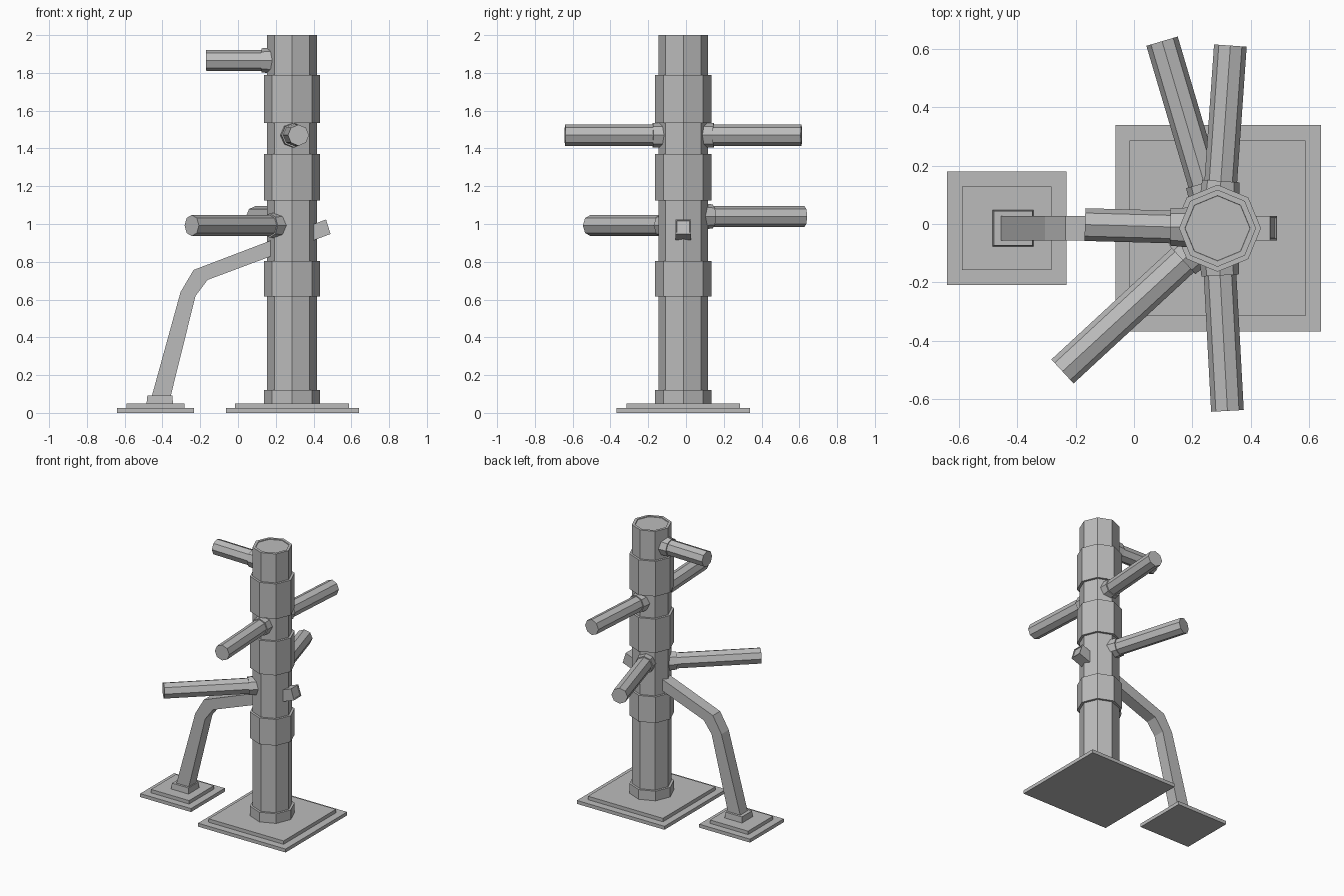
import bpy, bmesh
from mathutils import Vector

if "Cube" in bpy.data.objects:
    bpy.data.objects.remove(bpy.data.objects["Cube"])

grey = bpy.data.materials.new("plain grey")
grey.use_nodes = True
grey.diffuse_color = (0.5, 0.5, 0.5, 1)
grey.node_tree.nodes["Principled BSDF"].inputs["Base Color"].default_value = (0.5, 0.5, 0.5, 1)

CX, CY = 0.286, -0.0145  # post axis


def finish(bm, name):
    bmesh.ops.recalc_face_normals(bm, faces=bm.faces)
    mesh = bpy.data.meshes.new(name)
    bm.to_mesh(mesh)
    bm.free()
    mesh.materials.append(grey)
    obj = bpy.data.objects.new(name, mesh)
    bpy.context.collection.objects.link(obj)
    return obj


def recess(bm, direction, thickness):
    """Sink the end face that points most along direction."""
    bm.normal_update()
    end = max(bm.faces, key=lambda f: f.normal.dot(direction))
    bmesh.ops.inset_individual(bm, faces=[end], thickness=thickness, depth=0)
    bmesh.ops.inset_individual(bm, faces=[end], thickness=0.001, depth=-0.005)


def rod(name, start, end, r1, r2, rim=0):
    """Eight-sided rod between two points."""
    start, end = Vector(start), Vector(end)
    axis = end - start
    bm = bmesh.new()
    bmesh.ops.create_cone(bm, cap_ends=True, segments=8, radius1=r1, radius2=r2, depth=axis.length)
    if rim:
        recess(bm, Vector((0, 0, 1)), rim)
    obj = finish(bm, name)
    obj.location = (start + end) / 2
    obj.rotation_euler = axis.to_track_quat('Z', 'Y').to_euler()
    return obj


def slab(name, x, hx, hy, z0, z1, taper=1.0):
    bm = bmesh.new()
    bmesh.ops.create_cube(bm, size=2)
    for v in bm.verts:
        k = taper if v.co.z > 0 else 1
        v.co = (x + v.co.x * hx * k, CY + v.co.y * hy * k, z1 if v.co.z > 0 else z0)
    return finish(bm, name)


# Stepped bases
slab("post_base_lower", 0.288, 0.352, 0.353, 0, 0.025)
slab("post_base_upper", 0.286, 0.301, 0.301, 0.025, 0.05)
slab("foot_base_lower", -0.436, 0.204, 0.194, 0, 0.025)
slab("foot_base_upper", -0.436, 0.153, 0.143, 0.025, 0.05)
slab("foot_socket", -0.414, 0.07, 0.062, 0.05, 0.092, 0.94)

# Post and its thicker bands
rod("post", (CX, CY, 0.05), (CX, CY, 2), 0.132, 0.132, rim=0.02)
bands = {"post_collar": (0.05, 0.12), "low_band": (0.615, 0.805),
         "middle_band": (1.125, 1.37), "high_band": (1.535, 1.79)}
for name, (z0, z1) in bands.items():
    rod(name, (CX, CY, z0), (CX, CY, z1), 0.149, 0.149)

# Arms with a collar where they meet the post: tip x, tip y, height
arms = {"top_arm": (-0.168, -0.002, 1.866), "front_arm": (0.32, -0.64, 1.47),
        "back_arm": (0.33, 0.611, 1.47), "low_back_arm": (0.096, 0.626, 1.04),
        "low_front_arm": (-0.245, -0.505, 0.992)}
for name, (x, y, z) in arms.items():
    centre, tip = Vector((CX, CY, z)), Vector((x, y, z))
    d = (tip - centre).normalized()
    rod(name, centre, tip, 0.056, 0.056)
    rod(name + "_collar", centre + d * 0.1, centre + d * 0.162, 0.068, 0.064)

# Bent leg passing through the post, built as a ribbon of outer and inner points
outer = [(-0.467, 0.05), (-0.304, 0.64), (-0.235, 0.757), (0.466, 1.024)]
inner = [(-0.366, 0.05), (-0.225, 0.619), (-0.161, 0.704), (0.49, 0.947)]
bm = bmesh.new()
rings = []
for (ox, oz), (ix, iz) in zip(outer, inner):
    rings.append([bm.verts.new(p) for p in ((ox, CY - 0.042, oz), (ox, CY + 0.042, oz),
                                            (ix, CY + 0.042, iz), (ix, CY - 0.042, iz))])
for a, b in zip(rings, rings[1:]):
    for i in range(4):
        j = (i + 1) % 4
        bm.faces.new((a[i], a[j], b[j], b[i]))
bm.faces.new(rings[0])
bm.faces.new(rings[-1])
bmesh.ops.recalc_face_normals(bm, faces=bm.faces)
recess(bm, Vector((1, 0, 0.3)), 0.01)
finish(bm, "leg")
